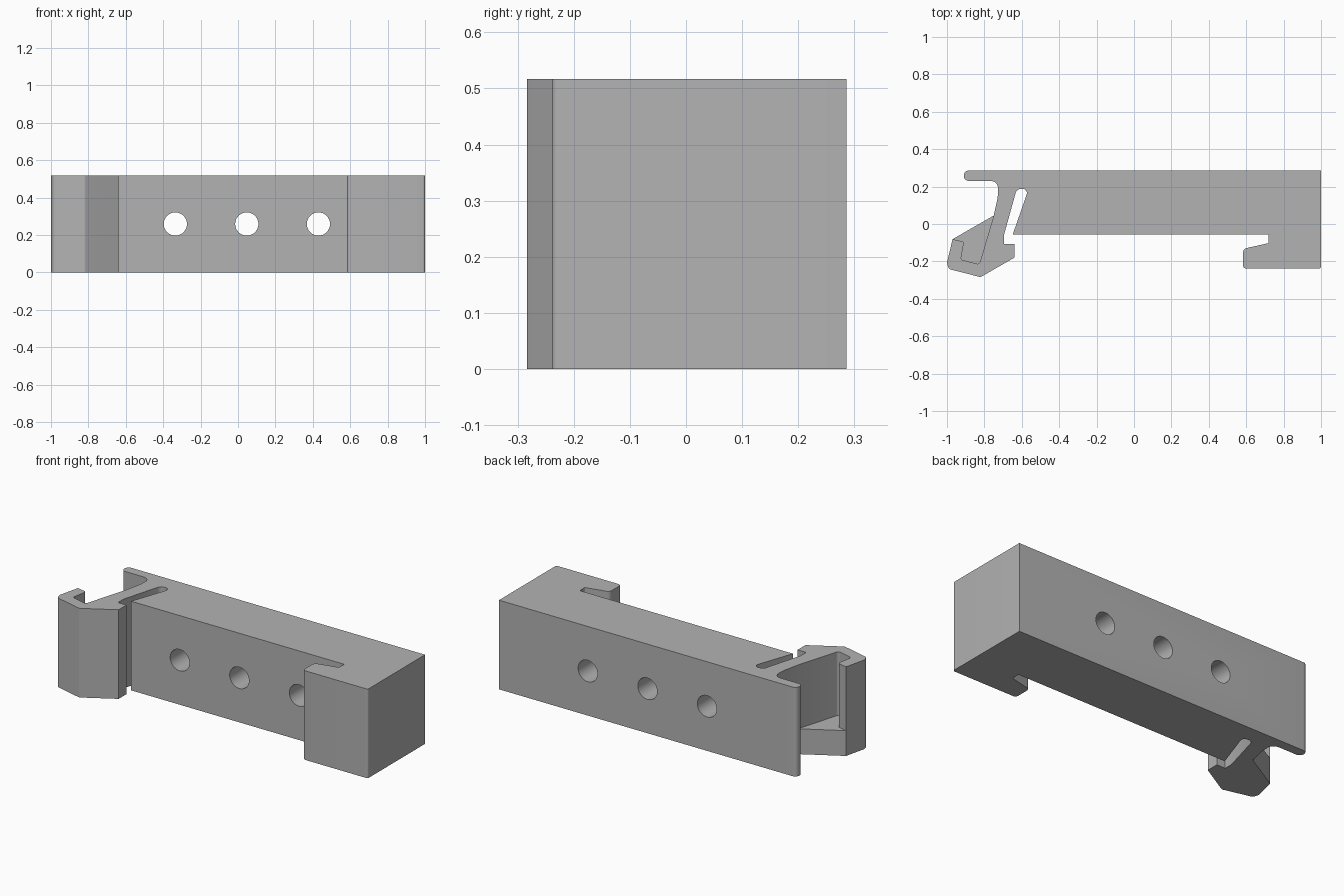
import bpy, bmesh, math
from mathutils import Vector, Matrix

HEIGHT, FLOOR = 0.517, 0.147

cube = bpy.data.objects.get("Cube")
if cube:
    bpy.data.objects.remove(cube, do_unlink=True)

grey = bpy.data.materials.new("plain grey")
grey.use_nodes = True
grey.diffuse_color = (0.45, 0.45, 0.45, 1)
grey.node_tree.nodes["Principled BSDF"].inputs["Base Color"].default_value = grey.diffuse_color


def fillet(corners, steps=8):
    """Turn (x, y, radius) corners into an outline with rounded corners."""
    out = []
    n = len(corners)
    for i, (x, y, r) in enumerate(corners):
        p = Vector((x, y))
        a = Vector(corners[i - 1][:2]) - p
        b = Vector(corners[(i + 1) % n][:2]) - p
        if r == 0:
            out.append(p)
            continue
        u, v = a.normalized(), b.normalized()
        half = u.angle(v) / 2
        t = min(r / math.tan(half), 0.49 * a.length, 0.49 * b.length)
        r = t * math.tan(half)
        centre = p + (u + v).normalized() * (r / math.sin(half))
        start, end = p + u * t - centre, p + v * t - centre
        sweep = start.angle(end)
        for k in range(steps + 1):
            f = k / steps
            out.append(centre + (start * math.sin((1 - f) * sweep)
                                 + end * math.sin(f * sweep)) / math.sin(sweep))
    return out


def make_object(name, bm):
    bmesh.ops.recalc_face_normals(bm, faces=bm.faces)
    mesh = bpy.data.meshes.new(name)
    bm.to_mesh(mesh)
    bm.free()
    mesh.materials.append(grey)
    ob = bpy.data.objects.new(name, mesh)
    bpy.context.collection.objects.link(ob)
    return ob


def extrude(name, outline, height):
    bm = bmesh.new()
    face = bm.faces.new([bm.verts.new((p.x, p.y, 0)) for p in outline])
    top = bmesh.ops.extrude_face_region(bm, geom=[face])["geom"]
    bmesh.ops.translate(bm, vec=(0, 0, height),
                        verts=[g for g in top if isinstance(g, bmesh.types.BMVert)])
    return make_object(name, bm)


def activate(ob):
    bpy.ops.object.select_all(action="DESELECT")
    ob.select_set(True)
    bpy.context.view_layer.objects.active = ob


# Inner side of the spring latch, from the arm round to the hook tip
pocket = [(-0.75, 0.045, 0), (-0.827, -0.216, 0.015), (-0.926, -0.19, 0.012),
          (-0.909, -0.095, 0.012), (-0.97, -0.081, 0)]
# Back plate with its lip
back = [(1, 0.286, 0), (-0.91, 0.286, 0.027), (-0.91, 0.23, 0.027),
        (-0.727, 0.23, 0.05), (-0.727, 0.15, 0.25)]
# Outer side of the latch
latch = [(-1, -0.207, 0.02), (-0.99, -0.241, 0.025), (-0.82, -0.284, 0.015),
         (-0.64, -0.18, 0), (-0.64, -0.108, 0), (-0.695, -0.108, 0), (-0.695, -0.058, 0)]
# Flex slot behind the arm
slot = [(-0.626, 0.19, 0.03), (-0.564, 0.186, 0.03), (-0.648, -0.055, 0)]
# Fixed jaw
jaw = [(0.72, -0.055, 0), (0.72, -0.102, 0.008), (0.583, -0.133, 0.025),
       (0.583, -0.239, 0.018), (1, -0.239, 0.012)]

body = extrude("clip_body", fillet(back + pocket + latch + slot + jaw), HEIGHT)
floor = extrude("latch_floor", fillet(pocket), FLOOR)

# Three screw holes through the body
bm = bmesh.new()
for x in (-0.335, 0.047, 0.43):
    bmesh.ops.create_cone(bm, cap_ends=True, segments=48, radius1=0.062, radius2=0.062, depth=1,
                          matrix=Matrix.Translation((x, 0, HEIGHT / 2))
                          @ Matrix.Rotation(math.pi / 2, 4, "X"))
cutter = make_object("hole_cutter", bm)
cutter.hide_render = True
mod = body.modifiers.new("holes", "BOOLEAN")
mod.operation = "DIFFERENCE"
mod.solver = "EXACT"
mod.object = cutter
activate(body)
bpy.ops.object.modifier_apply(modifier=mod.name)
bpy.data.objects.remove(cutter, do_unlink=True)

for ob in (body, floor):
    activate(ob)
    bpy.ops.object.shade_smooth_by_angle(angle=math.radians(25))
